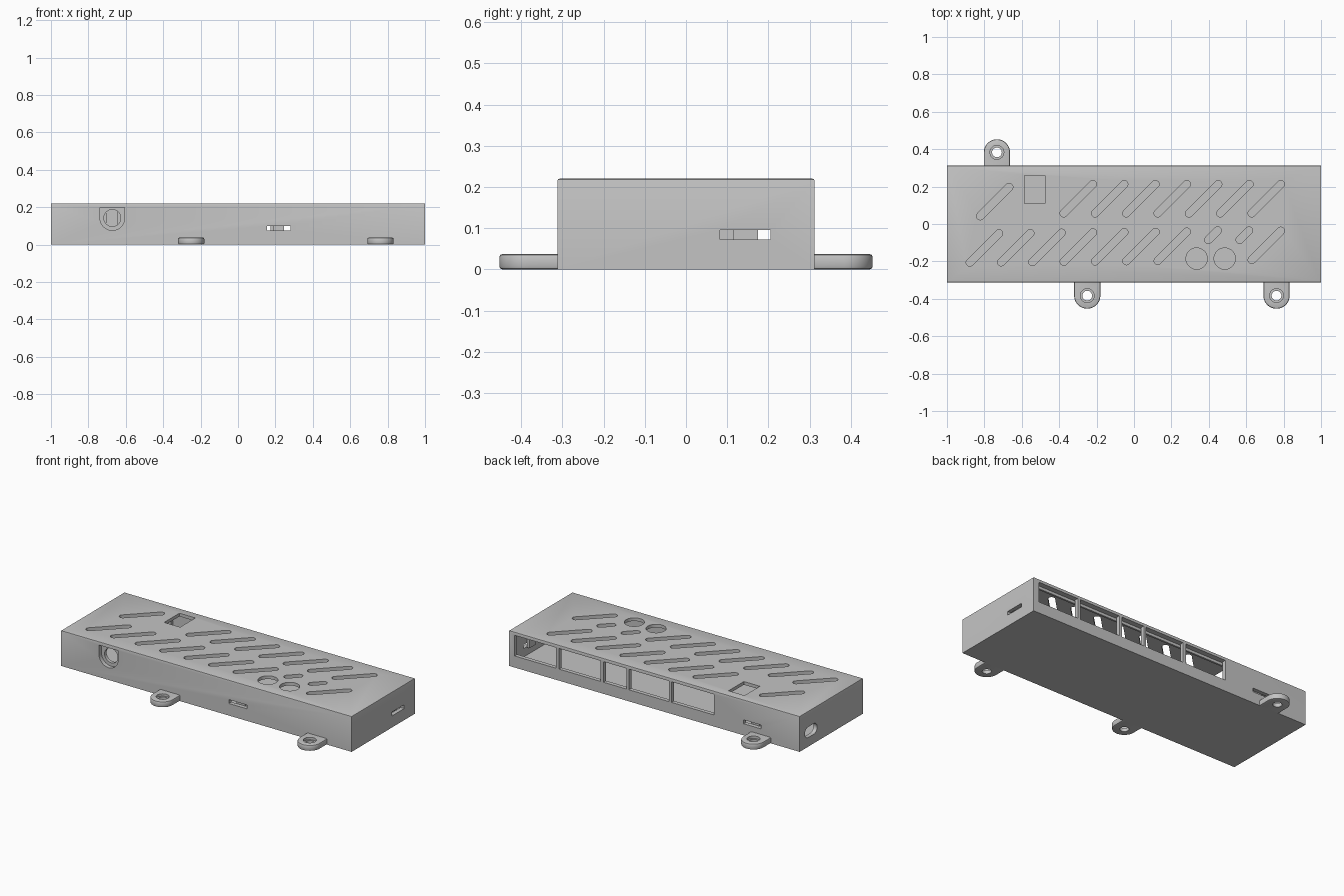
import bpy, bmesh
from math import sin, cos, pi
from mathutils import Vector

if "Cube" in bpy.data.objects:
    bpy.data.objects.remove(bpy.data.objects["Cube"], do_unlink=True)

grey = bpy.data.materials.new("plastic grey")
grey.use_nodes = True
COLOUR = (0.55, 0.55, 0.55, 1)
grey.diffuse_color = COLOUR
grey.node_tree.nodes["Principled BSDF"].inputs["Base Color"].default_value = COLOUR

W, D, H = 1.0, 0.312, 0.22      # half width, half depth, height
WALL, LID, FLOOR = 0.025, 0.02, 0.02


# Outlines and extrusion helpers
def arc(cx, cy, r, start, end, n=16):
    return [(cx + r * cos(start + (end - start) * i / n),
             cy + r * sin(start + (end - start) * i / n)) for i in range(n + 1)]


def circle(cx, cy, r):
    return arc(cx, cy, r, 0, 2 * pi, 32)[:-1]


def rect(x0, x1, y0, y1):
    return [(x0, y0), (x1, y0), (x1, y1), (x0, y1)]


def capsule(cx, cy, length, r, angle):
    dx, dy = cos(angle) * length / 2, sin(angle) * length / 2
    return (arc(cx + dx, cy + dy, r, angle - pi / 2, angle + pi / 2, 10)
            + arc(cx - dx, cy - dy, r, angle + pi / 2, angle + 3 * pi / 2, 10))


def prism(bm, outline, lo, hi, axis="z"):
    place = {"z": lambda a, b, c: (a, b, c),
             "y": lambda a, b, c: (a, c, b),
             "x": lambda a, b, c: (c, a, b)}[axis]
    rings = [[bm.verts.new(place(a, b, c)) for a, b in outline] for c in (lo, hi)]
    faces = [bm.faces.new(ring) for ring in rings]
    for i in range(len(outline)):
        j = (i + 1) % len(outline)
        faces.append(bm.faces.new((rings[0][i], rings[0][j], rings[1][j], rings[1][i])))
    bmesh.ops.recalc_face_normals(bm, faces=faces)


def make(name, prisms):
    bm = bmesh.new()
    for p in prisms:
        prism(bm, *p)
    mesh = bpy.data.meshes.new(name)
    bm.to_mesh(mesh)
    bm.free()
    mesh.materials.append(grey)
    obj = bpy.data.objects.new(name, mesh)
    bpy.context.collection.objects.link(obj)
    return obj


def activate(obj):
    bpy.ops.object.select_all(action="DESELECT")
    obj.select_set(True)
    bpy.context.view_layer.objects.active = obj


def bevel_rim(obj, width, test):
    bm = bmesh.new()
    bm.from_mesh(obj.data)
    edges = [e for e in bm.edges if test(e)]
    bmesh.ops.bevel(bm, geom=edges, offset=width, segments=2, profile=0.5, affect="EDGES")
    bm.to_mesh(obj.data)
    bm.free()


def cut(obj, prisms):
    cutter = make("cutter", prisms)
    cutter.hide_render = True
    mod = obj.modifiers.new("cut", "BOOLEAN")
    mod.operation, mod.solver, mod.object = "DIFFERENCE", "EXACT", cutter
    activate(obj)
    bpy.ops.object.modifier_apply(modifier=mod.name)
    bpy.data.objects.remove(cutter, do_unlink=True)


def smooth(obj):
    activate(obj)
    bpy.ops.object.shade_smooth_by_angle(angle=0.6)


# Hollow case with softened top edge
case = make("case", [(rect(-W, W, -D, D), 0, H)])
bevel_rim(case, 0.005, lambda e: all(v.co.z > H - 0.01 for v in e.verts))
cut(case, [(rect(-W + WALL, W - WALL, -D + WALL, D - WALL), FLOOR, H - LID)])

# Lid openings: diagonal vents, window, two buttons
top = (H - LID - 0.01, H + 0.02)
vents = [(-0.745, 0.12, 0.22)] + [(-0.298 + 0.1675 * k, 0.135, 0.22) for k in range(7)]
for k in range(10):
    short = k in (7, 8)
    vents.append((-0.8 + 0.1675 * k + (0.05 if short else 0),
                  -0.06 if short else -0.128 + 0.0015 * k, 0.07 if short else 0.22))
openings = [(capsule(x, y, n, 0.02, pi / 4), *top) for x, y, n in vents]
openings.append((rect(-0.585, -0.475, 0.11, 0.26), *top))
openings += [(circle(x, -0.185, 0.057), *top) for x in (0.335, 0.485)]

# Wall openings: rear ports, clip slots, front jack, end socket
front, back = (-D - 0.02, -D + WALL + 0.01), (D - WALL - 0.01, D + 0.02)
for x0, x1 in ((0.675, 0.96), (0.37, 0.655), (0.19, 0.35), (-0.1, 0.175), (-0.41, -0.12)):
    openings.append((rect(x0, x1, 0.072, 0.2), *back, "y"))
openings.append((rect(-0.735, -0.615, 0.072, 0.096), *back, "y"))
openings.append((rect(0.155, 0.28, 0.075, 0.099), *front, "y"))
openings.append((rect(0.083, 0.205, 0.072, 0.096), W - WALL - 0.01, W + 0.02, "x"))
openings.append((capsule(0.2, 0.09, 0.055, 0.033, 0), -W - 0.02, -W + WALL + 0.01, "x"))
JX, JZ = -0.672, 0.142
openings.append((arc(JX, JZ, 0.066, pi, 2 * pi) + [(JX + 0.066, 0.199), (JX - 0.066, 0.199)],
                 *front, "y"))
cut(case, openings)
smooth(case)

# Recessed jack plate behind the front opening
jack = make("jack_plate", [(rect(JX - 0.08, JX + 0.08, FLOOR, H - LID),
                            -D + WALL, -D + WALL + 0.02, "y")])
cut(jack, [(circle(JX, JZ, 0.045), -D, -D + 0.1, "y")])
smooth(jack)

# Lid clips behind the slots, and the rib above the ports
make("lid_clips", [
    (rect(0.187, 0.247, -D + WALL + 0.004, -D + WALL + 0.022), 0.07, H - LID),
    (rect(-0.705, -0.645, D - WALL - 0.022, D - WALL - 0.004), 0.07, H - LID),
    (rect(W - WALL - 0.022, W - WALL - 0.004, 0.115, 0.175), 0.07, H - LID)])
make("port_rib", [(rect(-0.42, 0.96, D - WALL - 0.02, D - WALL - 0.008), 0.183, H - LID)])

# Mounting tabs with countersunk screw holes
for name, x, side in (("back_tab", -0.733, 1), ("front_right_tab", -0.25, -1),
                      ("front_left_tab", 0.762, -1)):
    y, root, r = side * 0.383, side * (D - 0.003), 0.07
    outline = arc(x, y, r, 0, side * pi, 24) + [(x - r, root), (x + r, root)]
    tab = make(name, [(outline, 0, 0.037)])
    bevel_rim(tab, 0.007, lambda e: abs(e.verts[0].co.z - e.verts[1].co.z) < 0.001
              and any(abs(v.co.y - root) > 0.001 for v in e.verts))
    cut(tab, [(circle(x, y, 0.026), -0.02, 0.06)])
    cut(tab, [(circle(x, y, 0.037), 0.022, 0.06)])
    smooth(tab)
